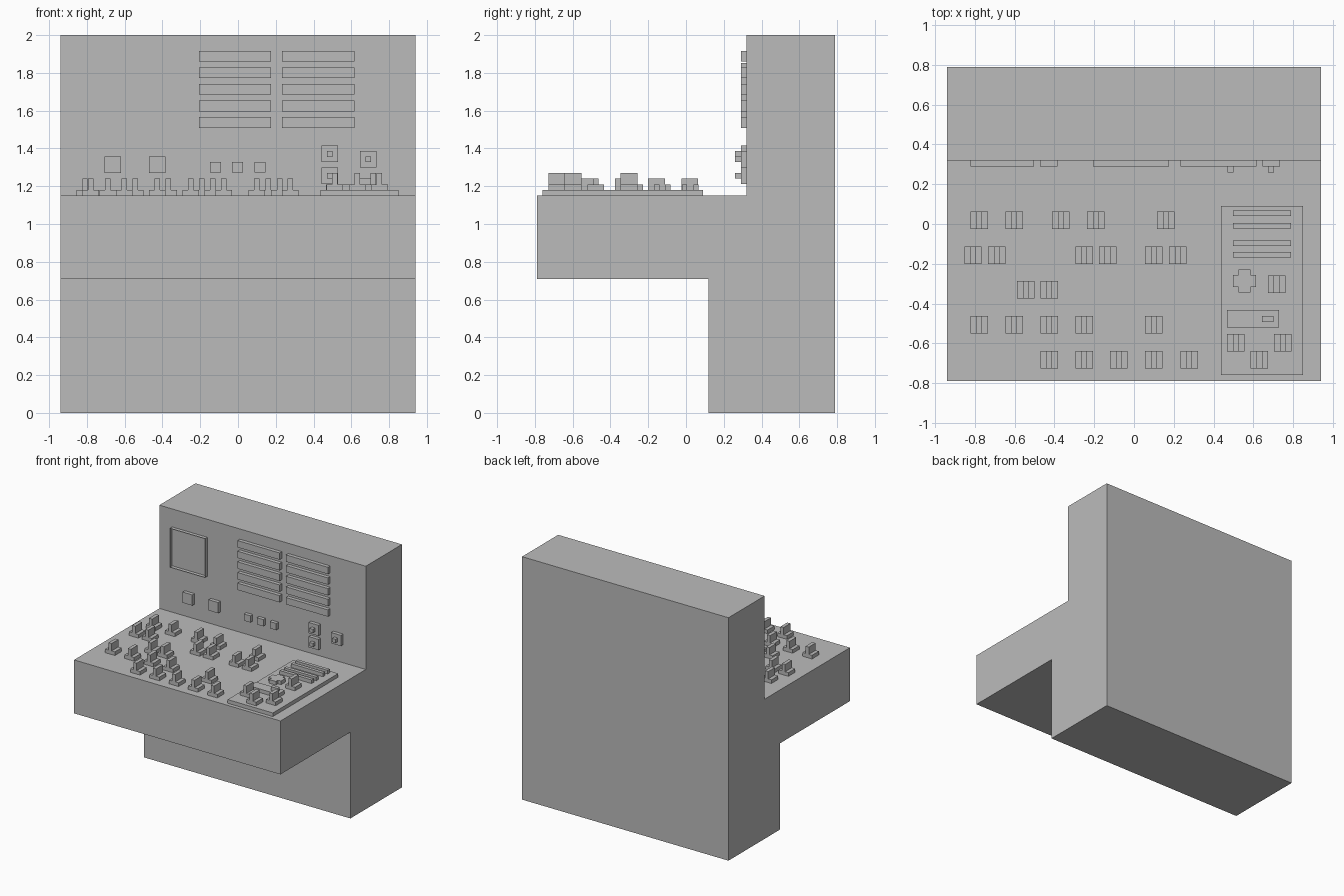
import bpy
import bmesh
from mathutils import Vector

cube = bpy.data.objects.get("Cube")
if cube:
    bpy.data.objects.remove(cube, do_unlink=True)

grey = bpy.data.materials.new("plain_grey")
grey.use_nodes = True
GREY = (0.5, 0.5, 0.5, 1)
grey.diffuse_color = GREY
grey.node_tree.nodes["Principled BSDF"].inputs["Base Color"].default_value = GREY

WIDTH = 0.94    # half width of the console
DESK = 1.15     # height of the desk top
WALL = 0.32     # y of the upright instrument wall
STEP = 0.03     # thickness of every raised layer


def add_mesh(name, bm):
    bmesh.ops.recalc_face_normals(bm, faces=bm.faces)
    mesh = bpy.data.meshes.new(name)
    bm.to_mesh(mesh)
    bm.free()
    mesh.materials.append(grey)
    return mesh


def place(name, mesh, location=(0, 0, 0)):
    obj = bpy.data.objects.new(name, mesh)
    obj.location = location
    bpy.context.collection.objects.link(obj)
    return obj


def prism(name, points, direction):
    """Extrude a closed outline of 3D points along a direction."""
    bm = bmesh.new()
    face = bm.faces.new([bm.verts.new(p) for p in points])
    ext = bmesh.ops.extrude_face_region(bm, geom=[face], use_keep_orig=True)
    top = [v for v in ext["geom"] if isinstance(v, bmesh.types.BMVert)]
    bmesh.ops.translate(bm, verts=top, vec=Vector(direction))
    return add_mesh(name, bm)


def desk_plate(name, x, y, w, d, z):
    """Flat plate centred on x, y with its underside at z."""
    pts = [(sx * w / 2, sy * d / 2, 0) for sx, sy in ((-1, -1), (1, -1), (1, 1), (-1, 1))]
    return place(name, prism(name, pts, (0, 0, STEP)), (x, y, z))


def wall_plate(name, x, z, w, h, y=WALL):
    """Flat plate centred on x, z with its back at y."""
    pts = [(sx * w / 2, 0, sz * h / 2) for sx, sz in ((-1, -1), (1, -1), (1, 1), (-1, 1))]
    return place(name, prism(name, pts, (0, -STEP, 0)), (x, y, z))


# Console body: one side profile swept across the width
profile = [(-0.79, 0.71), (-0.79, DESK), (WALL, DESK), (WALL, 2),
           (0.79, 2), (0.79, 0), (0.12, 0), (0.12, 0.71)]
place("console_body", prism("console_body", [(-WIDTH, y, z) for y, z in profile],
                            (2 * WIDTH, 0, 0)))

# Screen frame: inset square with an open middle
bm = bmesh.new()
s = 0.16
face = bm.faces.new([bm.verts.new((x, 0, z)) for x, z in ((-s, -s), (s, -s), (s, s), (-s, s))])
bmesh.ops.inset_individual(bm, faces=[face], thickness=0.027)
bmesh.ops.delete(bm, geom=[face], context='FACES')
ext = bmesh.ops.extrude_face_region(bm, geom=bm.faces[:], use_keep_orig=True)
bmesh.ops.translate(bm, vec=(0, -STEP, 0),
                    verts=[v for v in ext["geom"] if isinstance(v, bmesh.types.BMVert)])
place("screen_frame", add_mesh("screen_frame", bm), (-0.663, WALL, 1.692))

# Two columns of indicator bars
for row in range(5):
    for x in (-0.016, 0.425):
        wall_plate("indicator_bar", x, 1.888 - row * 0.0877, 0.382, 0.056)

# Wall buttons
for x in (-0.664, -0.428):
    wall_plate("large_wall_button", x, 1.314, 0.088, 0.088)
for x in (-0.119, -0.002, 0.116):
    wall_plate("small_wall_button", x, 1.3, 0.058, 0.055)

# Wall knobs: square plate with a small peg
for x, z in ((0.485, 1.371), (0.485, 1.255), (0.69, 1.343)):
    wall_plate("knob_plate", x, z, 0.088, 0.088)
    wall_plate("knob_peg", x, z, 0.03, 0.03, WALL - STEP)

# Toggle switch: inverted T profile, shared by all switches
half, stem = 0.044, 0.0145
outline = [(-half, 0), (half, 0), (half, STEP), (stem, STEP),
           (stem, 0.09), (-stem, 0.09), (-stem, STEP), (-half, STEP)]
switch = prism("toggle_switch", [(x, -half, z) for x, z in outline], (0, 2 * half, 0))

desk_rows = {
    0.02: (-0.779, -0.603, -0.368, -0.192, 0.16),
    -0.156: (-0.81, -0.69, -0.251, -0.133, 0.1, 0.22),
    -0.332: (-0.544, -0.427),
    -0.508: (-0.779, -0.603, -0.427, -0.251, 0.1),
    -0.684: (-0.427, -0.251, -0.076, 0.1, 0.277),
}
for y, xs in desk_rows.items():
    for x in xs:
        place("desk_switch", switch, (x, y, DESK))

# Raised control panel and its fittings
TOP = DESK + STEP
desk_plate("control_panel", 0.643, -0.334, 0.412, 0.85, DESK)
for x, y in ((0.717, -0.302), (0.513, -0.598), (0.749, -0.598), (0.631, -0.684)):
    place("panel_switch", switch, (x, y, TOP))
for y in (0.053, -0.008, -0.096, -0.155):
    desk_plate("panel_bar", 0.643, y, 0.292, 0.028, TOP)
desk_plate("slider_base", 0.598, -0.477, 0.262, 0.087, TOP)
desk_plate("slider_knob", 0.673, -0.477, 0.06, 0.03, TOP + STEP)

# Cross-shaped direction pad
a, b = 0.058, 0.03
quarter = [(a, -b), (a, b), (b, b)]
cross = []
for _ in range(4):
    cross += [(x, y, 0) for x, y in quarter]
    quarter = [(-y, x) for x, y in quarter]
place("direction_pad", prism("direction_pad", cross, (0, 0, STEP)), (0.555, -0.286, TOP))
